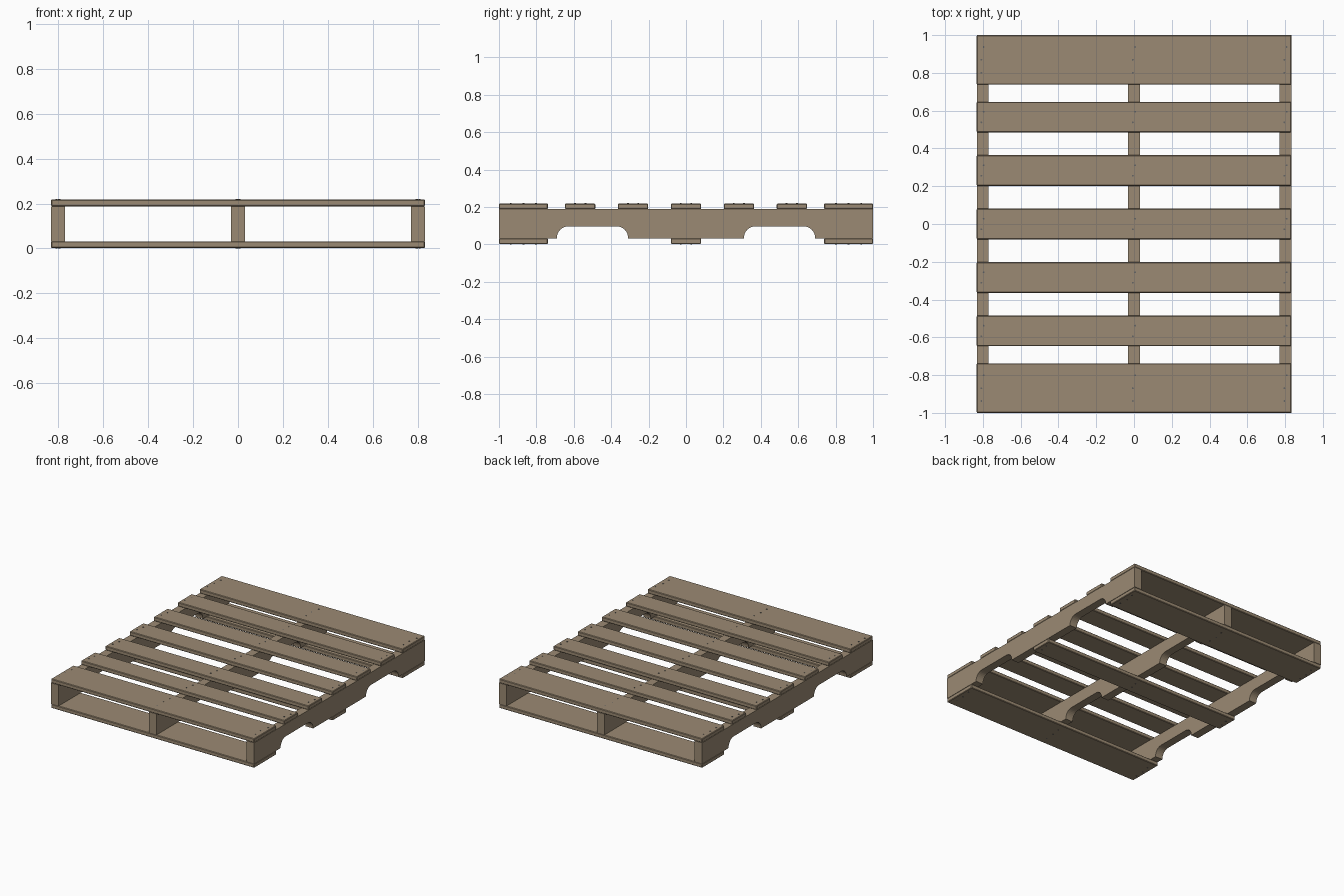
import bpy, bmesh, math

if "Cube" in bpy.data.objects:
    bpy.data.objects.remove(bpy.data.objects["Cube"])

def material(name, rgb):
    m = bpy.data.materials.new(name)
    m.diffuse_color = (*rgb, 1)
    m.use_nodes = True
    m.node_tree.nodes["Principled BSDF"].inputs["Base Color"].default_value = m.diffuse_color
    return m

WOOD = material("weathered_wood", (0.33, 0.255, 0.172))
STEEL = material("nail_steel", (0.13, 0.13, 0.13))
HALF_X, T = 0.833, 0.03
Z0, Z1, Z2, Z3 = 0.002, 0.032, 0.188, 0.218   # board and stringer levels
STRINGER_X = (-0.802, 0, 0.802)

def finish(bm, name, mat, bevel=0):
    bmesh.ops.recalc_face_normals(bm, faces=bm.faces)
    me = bpy.data.meshes.new(name)
    bm.to_mesh(me)
    bm.free()
    me.materials.append(mat)
    ob = bpy.data.objects.new(name, me)
    bpy.context.collection.objects.link(ob)
    if bevel:
        b = ob.modifiers.new("soft_edges", 'BEVEL')
        b.width, b.segments = bevel, 1
    return ob

def board(name, y, width, z):
    bm = bmesh.new()
    bmesh.ops.create_cube(bm, size=1)
    for v in bm.verts:
        v.co = (v.co.x * 2 * HALF_X, y + v.co.y * width, z + (v.co.z + 0.5) * T)
    finish(bm, name, WOOD, 0.004)

def stringer(name, x, width=0.061):
    # side profile with two round-cornered fork notches
    pts = [(-1, Z2), (-1, Z1)]
    r, top = 0.06, 0.096
    for c in (-0.5, 0.5):
        a, b = c - 0.19, c + 0.19
        pts.append((a, Z1))
        for i in range(9):
            t = math.pi - i * math.pi / 16
            pts.append((a + r + r * math.cos(t), top - r + r * math.sin(t)))
        for i in range(9):
            t = math.pi / 2 - i * math.pi / 16
            pts.append((b - r + r * math.cos(t), top - r + r * math.sin(t)))
        pts.append((b, Z1))
    pts += [(1, Z1), (1, Z2)]
    bm = bmesh.new()
    face = bm.faces.new([bm.verts.new((x - width / 2, y, z)) for y, z in pts])
    new = bmesh.ops.extrude_face_region(bm, geom=[face])["geom"]
    bmesh.ops.translate(bm, vec=(width, 0, 0),
                        verts=[g for g in new if isinstance(g, bmesh.types.BMVert)])
    finish(bm, name, WOOD)

def nails(name, rows, z):
    # small flat heads, staggered over each stringer
    bm = bmesh.new()
    for y, wide in rows:
        for x in STRINGER_X:
            for k in ((-0.068, 0, 0.068) if wide else (-0.028, 0.028)):
                dx = 0.006 * (1 if k > 0 else -1)
                made = bmesh.ops.create_cone(bm, cap_ends=True, segments=8,
                                             radius1=0.005, radius2=0.005, depth=0.004)
                bmesh.ops.translate(bm, vec=(x + dx, y + k, z), verts=made["verts"])
    finish(bm, name, STEEL)

# stringers
for side, x in zip(("left", "middle", "right"), STRINGER_X):
    stringer(side + "_stringer", x)

# deck boards: (centre y, is wide)
top_rows = [(-0.869, True)] + [(i * 0.283, False) for i in range(-2, 3)] + [(0.869, True)]
bottom_rows = [(-0.869, True), (0, False), (0.869, True)]
for label, rows, z in (("top", top_rows, Z2), ("bottom", bottom_rows, Z0)):
    for i, (y, wide) in enumerate(rows):
        board(f"{label}_board_{i + 1}", y, 0.262 if wide else 0.162, z)

# nail heads
nails("top_nails", top_rows, Z3)
nails("bottom_nails", bottom_rows, Z0)
